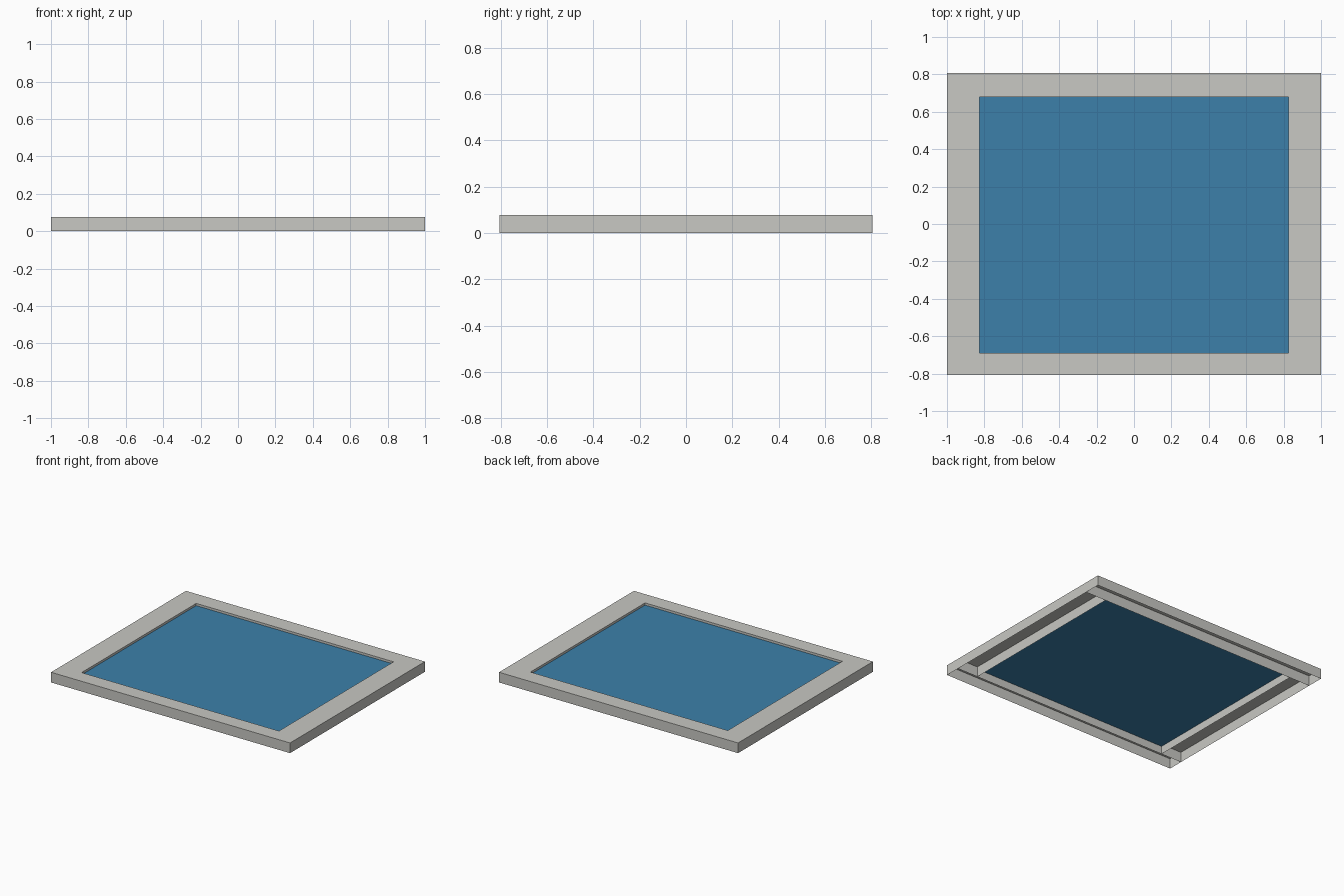
import bpy, bmesh
from mathutils import Vector

if "Cube" in bpy.data.objects:
    bpy.data.objects.remove(bpy.data.objects["Cube"])

H = 0.077          # frame height
WATER_Z = 0.06     # water level
X_OUT, X_IN = 1.0, 0.826
Y_OUT, Y_BACK, Y_FRONT = 0.806, 0.68, -0.69


def material(name, rgb):
    m = bpy.data.materials.new(name)
    m.diffuse_color = (*rgb, 1.0)
    m.use_nodes = True
    m.node_tree.nodes["Principled BSDF"].inputs["Base Color"].default_value = m.diffuse_color
    return m


stone = material("pale_stone", (0.578, 0.578, 0.546))
blue = material("water_blue", (0.045, 0.216, 0.402))


def finish(name, bm, mat):
    mesh = bpy.data.meshes.new(name)
    bm.to_mesh(mesh)
    bm.free()
    mesh.materials.append(mat)
    obj = bpy.data.objects.new(name, mesh)
    bpy.context.collection.objects.link(obj)
    return obj


def hollow_bar(name, x0, x1, y0, y1, open_ends=False):
    """Thin-walled bar, open underneath and optionally at its y ends."""
    bm = bmesh.new()
    bmesh.ops.create_cube(bm, size=1)
    bm.normal_update()
    drop = [f for f in bm.faces
            if f.normal.z < -0.5 or (open_ends and abs(f.normal.y) > 0.5)]
    bmesh.ops.delete(bm, geom=drop, context='FACES')
    bmesh.ops.scale(bm, vec=(x1 - x0, y1 - y0, H), verts=bm.verts)
    bmesh.ops.translate(bm, vec=((x0 + x1) / 2, (y0 + y1) / 2, H / 2), verts=bm.verts)
    return finish(name, bm, stone)


# Front and back rims run the full width
hollow_bar("front_rim", -X_OUT, X_OUT, -Y_OUT, Y_FRONT)
hollow_bar("back_rim", -X_OUT, X_OUT, Y_BACK, Y_OUT)

# Side rims fit between them
hollow_bar("left_rim", -X_OUT, -X_IN, Y_FRONT, Y_BACK, open_ends=True)
hollow_bar("right_rim", X_IN, X_OUT, Y_FRONT, Y_BACK, open_ends=True)

# Water sheet set just below the rim
bm = bmesh.new()
bmesh.ops.create_grid(bm, x_segments=1, y_segments=1, size=0.5)
bmesh.ops.scale(bm, vec=(2 * X_IN, Y_BACK - Y_FRONT, 1), verts=bm.verts)
bmesh.ops.translate(bm, vec=Vector((0, (Y_BACK + Y_FRONT) / 2, WATER_Z)), verts=bm.verts)
finish("water_surface", bm, blue)
